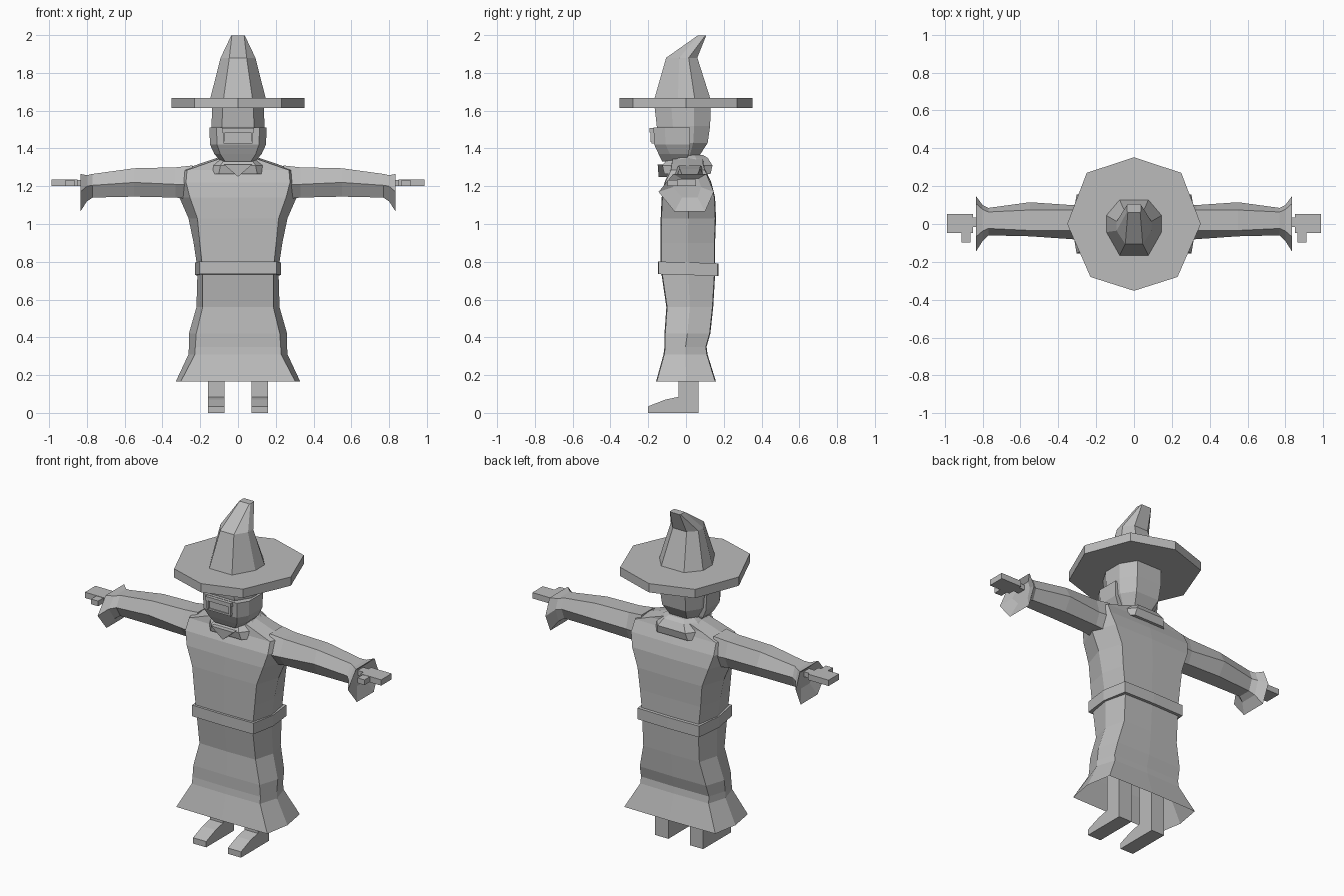
import bpy, bmesh

grey = bpy.data.materials.new("plain_grey")
grey.diffuse_color = (0.5, 0.5, 0.5, 1)


def finish(name, bm):
    bmesh.ops.recalc_face_normals(bm, faces=bm.faces[:])
    me = bpy.data.meshes.new(name)
    bm.to_mesh(me)
    bm.free()
    me.materials.append(grey)
    ob = bpy.data.objects.new(name, me)
    bpy.context.collection.objects.link(ob)
    return ob


def loft(name, rings, start=True, end=True, closed=True):
    """Skin a list of equal-length point rings."""
    bm = bmesh.new()
    vs = [[bm.verts.new(p) for p in r] for r in rings]
    n = len(vs[0])
    for a, b in zip(vs, vs[1:]):
        for i in range(n if closed else n - 1):
            j = (i + 1) % n
            bm.faces.new((a[i], a[j], b[j], b[i]))
    if start:
        bm.faces.new(vs[0][::-1])
    if end:
        bm.faces.new(vs[-1])
    return finish(name, bm)


def box(name, x0, x1, y0, y1, z0, z1):
    return loft(name, [[(x0, y0, z), (x1, y0, z), (x1, y1, z), (x0, y1, z)] for z in (z0, z1)])


def mirror(ob):
    ob.modifiers.new("mirror", 'MIRROR').use_mirror_merge = False
    return ob


def octo(z, w, y0, y1, k=0.5, m=0.0, side=0.5, tilt=0.0):
    """Eight-sided section: front and back panels k*w wide, sides pointed or flat (m)."""
    yc = y0 + (y1 - y0) * side
    f, b = yc + (y0 - yc) * m, yc + (y1 - yc) * m
    pts = [(-k * w, y0), (k * w, y0), (w, f), (w, b), (k * w, y1), (-k * w, y1), (-w, b), (-w, f)]
    return [(x, y, z - tilt * y) for x, y in pts]


def panel(z, w, y0, y1, k=0.86, tilt=0.0):
    """Robe section: broad front and back, shallow pointed sides."""
    c = (y0 + y1) / 2
    pts = [(0, y0 - 0.004), (k * w, y0), (w, c), (k * w, y1),
           (0, y1 + 0.004), (-k * w, y1), (-w, c), (-k * w, y0)]
    return [(x, y, z - tilt * y) for x, y in pts]


# Robe: flared open hem up to the shoulders
loft("robe", [panel(*r) for r in (
    (0.165, 0.33, -0.155, 0.155, 0.92), (0.31, 0.262, -0.115, 0.11, 0.87),
    (0.35, 0.26, -0.11, 0.105, 0.87), (0.42, 0.26, -0.11, 0.125, 0.85),
    (0.56, 0.22, -0.10, 0.14, 0.85), (0.73, 0.215, -0.125, 0.15, 0.87),
    (0.80, 0.22, -0.13, 0.15, 0.87), (0.90, 0.235, -0.13, 0.15, 0.86),
    (1.03, 0.262, -0.13, 0.155, 0.82), (1.14, 0.31, -0.125, 0.15, 0.82),
    (1.22, 0.32, -0.11, 0.13, 0.86), (1.285, 0.30, -0.08, 0.10, 0.90),
    (1.32, 0.20, -0.075, 0.09, 0.85), (1.35, 0.11, -0.07, 0.09, 0.75))], start=False)

# Belt
loft("belt", [panel(z, 0.227, -0.145, 0.168, 0.9, 0.03) for z in (0.73, 0.797)])


# Sleeves: six-sided, drooping into a flared open cuff
def sleeve(x, yf, yb, zb, zm, zt, c=0.02):
    d = (yb - yf) / 2
    return [(x, yf, zm), (x, c - 0.55 * d, zb), (x, c + 0.55 * d, zb),
            (x, yb, zm), (x, c + 0.6 * d, zt), (x, c - 0.6 * d, zt)]


mirror(loft("sleeve", [sleeve(*r) for r in (
    (0.24, -0.09, 0.11, 1.13, 1.21, 1.31), (0.33, -0.08, 0.10, 1.14, 1.21, 1.30),
    (0.55, -0.065, 0.115, 1.145, 1.22, 1.295), (0.77, -0.06, 0.085, 1.14, 1.205, 1.265),
    (0.80, -0.09, 0.10, 1.12, 1.20, 1.258), (0.835, -0.145, 0.147, 1.065, 1.17, 1.265),
    (0.81, -0.07, 0.08, 1.14, 1.195, 1.24))]))

# Hands: wrist, mitten palm and thumb
mirror(box("wrist", 0.77, 0.86, -0.015, 0.035, 1.202, 1.232))
mirror(box("palm", 0.85, 0.988, -0.047, 0.053, 1.2, 1.235))
mirror(box("thumb", 0.865, 0.912, -0.097, -0.045, 1.202, 1.233))

# Legs with wedge-toed shoes
profile = [(-0.2, 0), (0.065, 0), (0.065, 0.45), (-0.04, 0.45),
           (-0.04, 0.085), (-0.11, 0.07), (-0.2, 0.035)]
mirror(loft("leg_and_shoe", [[(x, y, z) for y, z in profile] for x in (0.072, 0.16)]))

# Head and neck
loft("head", [octo(*r) for r in (
    (1.30, 0.075, -0.06, 0.08, 0.6, 0.4), (1.36, 0.09, -0.10, 0.07, 0.6, 0.4),
    (1.43, 0.13, -0.14, 0.115, 0.6, 0.4), (1.52, 0.14, -0.155, 0.128, 0.6, 0.4),
    (1.635, 0.137, -0.168, 0.13, 0.6, 0.4))])


# Beard wrapping the jaw, open towards the back
def jaw(z, w, yf, yb, k=0.75):
    return [(-w, yb, z), (-w, yf + 0.06, z), (-k * w, yf, z),
            (k * w, yf, z), (w, yf + 0.06, z), (w, yb, z)]


loft("beard", [jaw(1.33, 0.09, -0.125, 0.0), jaw(1.37, 0.125, -0.145, 0.015),
               jaw(1.42, 0.148, -0.168, 0.02), jaw(1.51, 0.152, -0.172, 0.022)])

# Moustache frame around the mouth
box("moustache", -0.085, 0.085, -0.192, -0.16, 1.484, 1.508)
box("lower_lip", -0.078, 0.078, -0.182, -0.155, 1.425, 1.436)
mirror(box("moustache_end", 0.068, 0.08, -0.188, -0.158, 1.434, 1.486))
box("mouth", -0.07, 0.07, -0.176, -0.16, 1.436, 1.484)

# Hood collar folded behind the neck, with a pointed front flap
loft("collar", [octo(1.265, 0.17, -0.115, 0.13, 0.6, 0.4), octo(1.31, 0.155, -0.125, 0.14, 0.6, 0.4),
                octo(1.35, 0.11, -0.095, 0.115, 0.6, 0.4), octo(1.365, 0.085, -0.06, 0.09, 0.6, 0.4)])
loft("collar_point", [[(-0.075, y0, 1.315), (0, y1, 1.25), (0.075, y0, 1.315)]
                      for y0, y1 in ((-0.15, -0.145), (-0.09, -0.09))])

# Hat: eight-sided brim and a crooked crown bent backwards
brim = [(0, -0.353), (0.23, -0.28), (0.353, 0), (0.25, 0.27),
        (0, 0.353), (-0.25, 0.27), (-0.353, 0), (-0.23, -0.28)]
loft("hat_brim", [[(x, y, z) for x, y in brim] for z in (1.615, 1.668)])
loft("hat_crown", [octo(1.66, 0.148, -0.168, 0.13, 0.52, 0.3, 0.6),
                   octo(1.88, 0.092, -0.105, 0.06, 0.5, 0.3, 0.6),
                   octo(1.998, 0.036, 0.062, 0.107, 0.9, 0.8)])
